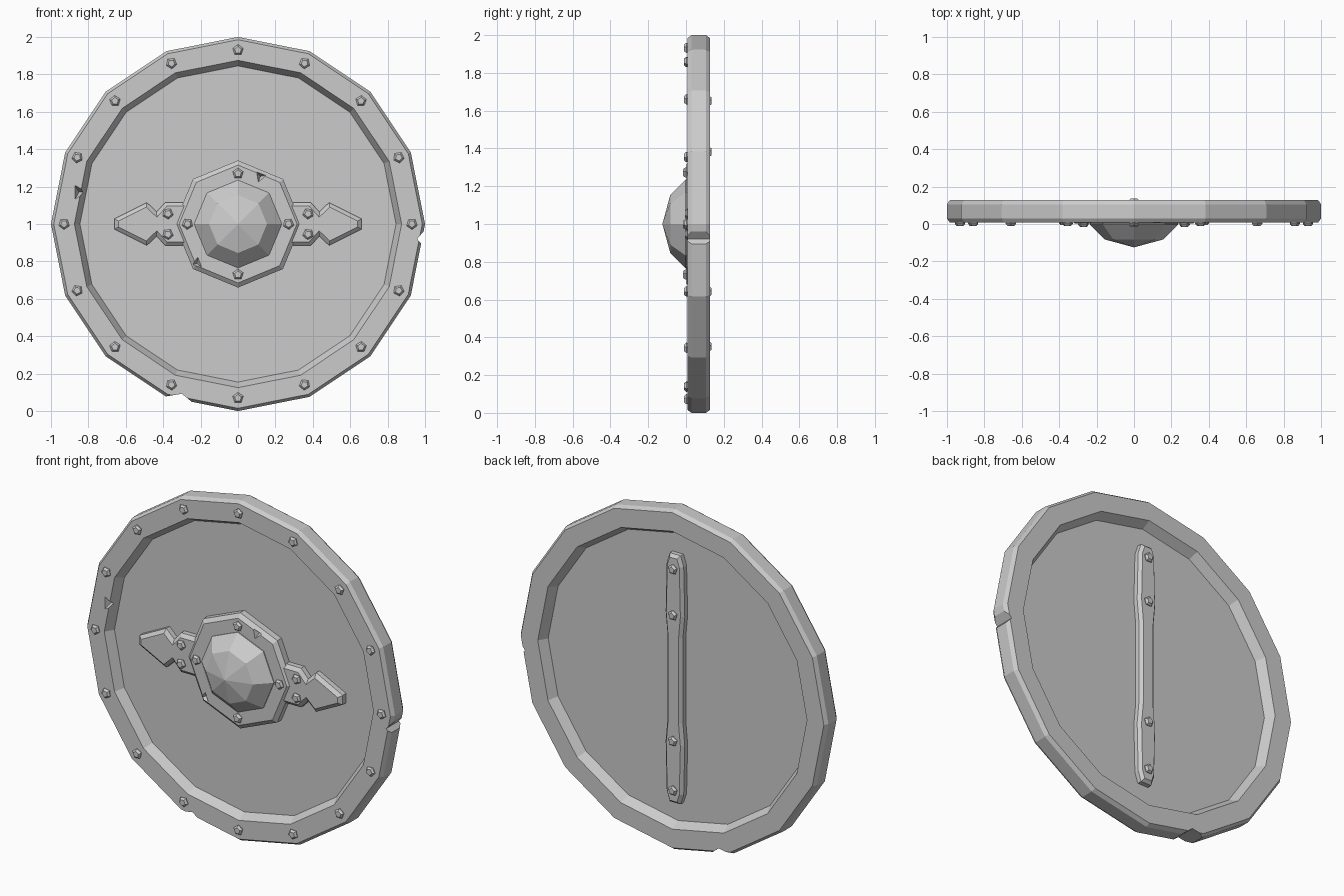
import bpy, bmesh
from math import sin, cos, pi, radians
from mathutils import Vector, Matrix

if "Cube" in bpy.data.objects:
    bpy.data.objects.remove(bpy.data.objects["Cube"])

grey = bpy.data.materials.new("plain_grey")
grey.use_nodes = True
COLOUR = (0.6, 0.6, 0.6, 1)
grey.diffuse_color = COLOUR
grey.node_tree.nodes["Principled BSDF"].inputs["Base Color"].default_value = COLOUR
CENTRE = Vector((0, 0, 1))


def finish(bm, name):
    bmesh.ops.recalc_face_normals(bm, faces=bm.faces)
    mesh = bpy.data.meshes.new(name)
    bm.to_mesh(mesh)
    bm.free()
    mesh.materials.append(grey)
    obj = bpy.data.objects.new(name, mesh)
    bpy.context.collection.objects.link(obj)
    return obj


def lathe(name, profile, sides, centre=CENTRE, ring=False, turn=0):
    """Turn (radius, y) points about the y axis; cap the ends unless it is a ring."""
    bm = bmesh.new()
    loops = []
    for r, y in profile:
        angles = [turn + 2 * pi * i / sides for i in range(sides)]
        loops.append([bm.verts.new(centre + Vector((r * sin(a), y, r * cos(a)))) for a in angles])
    pairs = list(zip(loops, loops[1:]))
    if ring:
        pairs.append((loops[-1], loops[0]))
    else:
        bm.faces.new(loops[0])
        bm.faces.new(loops[-1])
    for a, b in pairs:
        for i in range(sides):
            j = (i + 1) % sides
            bm.faces.new((a[i], a[j], b[j], b[i]))
    bmesh.ops.remove_doubles(bm, verts=bm.verts, dist=0.0005)
    return finish(bm, name)


def plate(name, outline, base, edge, bevel, rise):
    """Raise an (x, z) outline from y=base to y=edge and bevel the raised face."""
    bm = bmesh.new()
    low, high = [[bm.verts.new(CENTRE + Vector((x, y, z))) for x, z in outline] for y in (base, edge)]
    bm.faces.new(low)
    top = bm.faces.new(high)
    n = len(outline)
    for i in range(n):
        j = (i + 1) % n
        bm.faces.new((low[i], low[j], high[j], high[i]))
    bmesh.ops.recalc_face_normals(bm, faces=bm.faces)
    bmesh.ops.inset_individual(bm, faces=[top], thickness=bevel, depth=rise, use_even_offset=True)
    return finish(bm, name)


def dent(obj, place, size, spin):
    """Cut a battle dent with a turned block."""
    bm = bmesh.new()
    turn = Matrix.Rotation(radians(spin), 4, 'Y')
    bmesh.ops.create_cube(bm, size=1)
    bmesh.ops.transform(bm, matrix=Matrix.Diagonal((*size, 1)) @ Matrix.Rotation(pi / 4, 4, 'Y'), verts=bm.verts)
    bmesh.ops.transform(bm, matrix=Matrix.Translation(place) @ turn, verts=bm.verts)
    cutter = finish(bm, "dent_cutter")
    cutter.hide_render = True
    mod = obj.modifiers.new("dent", 'BOOLEAN')
    mod.object = cutter
    mod.solver = 'EXACT'
    bpy.context.view_layer.objects.active = obj
    bpy.ops.object.modifier_apply(modifier=mod.name)
    bpy.data.objects.remove(cutter)


def pit(obj, place, size, spin):
    """Cut a shallow pointed pit into the front."""
    bm = bmesh.new()
    bmesh.ops.create_cone(bm, cap_ends=True, segments=3, radius1=size, radius2=0, depth=size)
    face_in = Matrix.Translation(place) @ Matrix.Rotation(radians(spin), 4, 'Y') @ Matrix.Rotation(-pi / 2, 4, 'X')
    bmesh.ops.transform(bm, matrix=face_in, verts=bm.verts)
    cutter = finish(bm, "pit_cutter")
    mod = obj.modifiers.new("pit", 'BOOLEAN')
    mod.object = cutter
    mod.solver = 'EXACT'
    bpy.context.view_layer.objects.active = obj
    bpy.ops.object.modifier_apply(modifier=mod.name)
    bpy.data.objects.remove(cutter)


def rivet(name, x, z, y, out=-1):
    rings = [(0.024, y - out * 0.01), (0.03, y + out * 0.006), (0.019, y + out * 0.018)]
    lathe(name, rings, 5, CENTRE + Vector((x, 0, z)), turn=x * 2)


# Rim and thin board
rim = lathe("rim", [(0.845, 0.06), (0.875, 0.008), (0.985, 0.008), (1.0, 0.03),
                    (1.0, 0.105), (0.985, 0.127), (0.875, 0.127), (0.845, 0.073)], 16, ring=True)
lathe("board", [(0.86, 0.06), (0.86, 0.073)], 16)
dent(rim, (1.0, 0.07, 0.92), (0.06, 0.4, 0.07), 0)
dent(rim, (-0.31, 0.07, 0.055), (0.12, 0.4, 0.055), 15)
pit(rim, (-0.85, 0.015, 1.17), 0.07, 30)

# Rim rivets
for i in range(16):
    a = i * pi / 8
    rivet("rim_rivet", 0.93 * sin(a), 0.93 * cos(a), 0.008)

# Central plate and faceted boss
boss_plate = lathe("boss_plate", [(0.34, 0.065), (0.34, 0.022), (0.315, 0.002)], 8)
pit(boss_plate, (0.12, 0.005, 1.255), 0.06, 20)
pit(boss_plate, (-0.22, 0.01, 0.79), 0.05, 70)
lathe("boss", [(0.235, 0.01), (0.235, -0.003), (0.155, -0.083), (0, -0.125)], 8)
for x, z in ((0, 0.27), (0, -0.27), (0.27, 0), (-0.27, 0)):
    rivet("boss_rivet", x, z, 0.002)

# Pointed side straps
half = [(0.22, 0.115), (0.39, 0.115), (0.435, 0.065), (0.487, 0.115), (0.66, 0.028)]
for side in (1, -1):
    outline = [(side * x, z) for x, z in half] + [(side * x, -z) for x, z in reversed(half)]
    plate("side_strap", outline, 0.065, 0.03, 0.02, 0.018)
    for z in (0.055, -0.055):
        rivet("strap_rivet", side * 0.375, z, 0.012)

# Back handle
grip = [(0.035, 0.73), (0.055, 0.67), (0.062, 0.38), (0.05, 0.25)]
right = grip + [(x, -z) for x, z in reversed(grip)]
plate("handle", right + [(-x, z) for x, z in reversed(right)], 0.07, 0.1, 0.016, 0.018)
for z in (0.65, 0.38, -0.36, -0.65):
    rivet("handle_rivet", 0, z, 0.118, 1)
